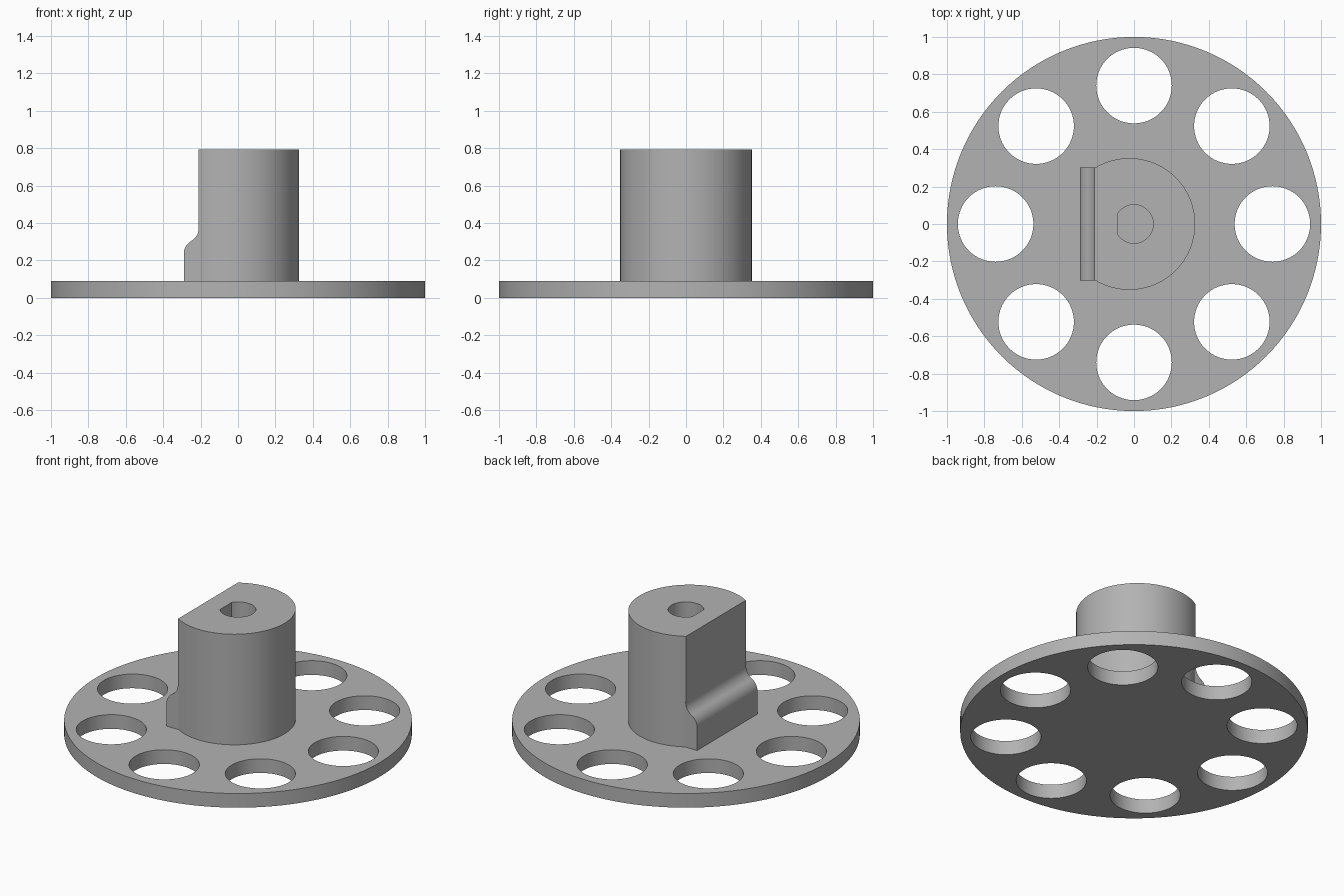
import bpy, bmesh
from math import sin, cos, pi, acos, radians
from mathutils import Matrix

if "Cube" in bpy.data.objects:
    bpy.data.objects.remove(bpy.data.objects["Cube"])

grey = bpy.data.materials.new("plain grey")
grey.use_nodes = True
grey.diffuse_color = (0.45, 0.45, 0.45, 1)
grey.node_tree.nodes["Principled BSDF"].inputs["Base Color"].default_value = grey.diffuse_color


def arc(cx, cy, r, start, end, n):
    steps = [start + (end - start) * i / n for i in range(n + 1)]
    return [(cx + r * cos(a), cy + r * sin(a)) for a in steps]


def circle(cx, cy, r, n):
    return arc(cx, cy, r, 0, 2 * pi, n)[:-1]


def d_shape(cx, r, flat_x, n):
    # Circle about (cx, 0) with the part left of flat_x cut off
    a = acos((flat_x - cx) / r)
    return arc(cx, 0, r, -a, a, n)


def prism(name, outlines, low, high, matrix=Matrix()):
    # Extrude one or more closed outlines from low to high
    bm = bmesh.new()
    for outline in outlines:
        face = bm.faces.new([bm.verts.new((x, y, low)) for x, y in outline])
        top = bmesh.ops.extrude_face_region(bm, geom=[face], use_keep_orig=True)["geom"]
        verts = [v for v in top if isinstance(v, bmesh.types.BMVert)]
        bmesh.ops.translate(bm, verts=verts, vec=(0, 0, high - low))
    bm.transform(matrix)
    bmesh.ops.recalc_face_normals(bm, faces=bm.faces)
    mesh = bpy.data.meshes.new(name)
    bm.to_mesh(mesh)
    bm.free()
    mesh.materials.append(grey)
    obj = bpy.data.objects.new(name, mesh)
    bpy.context.collection.objects.link(obj)
    return obj


def cut(obj, cutter):
    mod = obj.modifiers.new("cut", "BOOLEAN")
    mod.operation, mod.solver, mod.object = "DIFFERENCE", "EXACT", cutter
    bpy.context.view_layer.objects.active = obj
    bpy.ops.object.modifier_apply(modifier=mod.name)
    bpy.data.objects.remove(cutter)


PLATE_TOP, BOSS_TOP, FLAT_X = 0.09, 0.792, -0.21

# Round base plate with a ring of eight holes
plate = prism("base_plate", [circle(0, 0, 1, 128)], 0, PLATE_TOP)
ring = [circle(0.74 * cos(i * pi / 4), 0.74 * sin(i * pi / 4), 0.202, 64) for i in range(8)]
cut(plate, prism("plate_holes", ring, -0.1, 0.2))

# Hub with one flat side and a blind shaft hole
hub = prism("hub", [d_shape(-0.025, 0.352, FLAT_X, 96)], 0.05, BOSS_TOP)
cut(hub, prism("shaft_hole", [d_shape(0, 0.103, -0.085, 48)], PLATE_TOP, 1))

# Foot against the flat side, with an S-curved top
S, turn = 0.08, radians(60)
z0 = 0.235
z1 = z0 + 2 * S * sin(turn)
convex = arc(-0.29 + S, z0, S, pi, pi - turn, 10)
concave = arc(FLAT_X - S, z1, S, -turn, 0, 10)
profile = [(-0.18, 0.05), (-0.29, 0.05)] + convex + concave[1:] + [(-0.18, z1)]
foot = prism("hub_foot", [profile], -0.303, 0.303, Matrix.Rotation(pi / 2, 4, "X"))
# Trim the foot so it stays inside the round side of the hub
cut(foot, prism("foot_trim", [[(FLAT_X + 0.012, -1), (1, -1), (1, 1), (FLAT_X + 0.012, 1)]], -1, 2))

for obj in (plate, hub, foot):
    bpy.ops.object.select_all(action="DESELECT")
    obj.select_set(True)
    bpy.context.view_layer.objects.active = obj
    bpy.ops.object.shade_smooth_by_angle(angle=radians(30))
